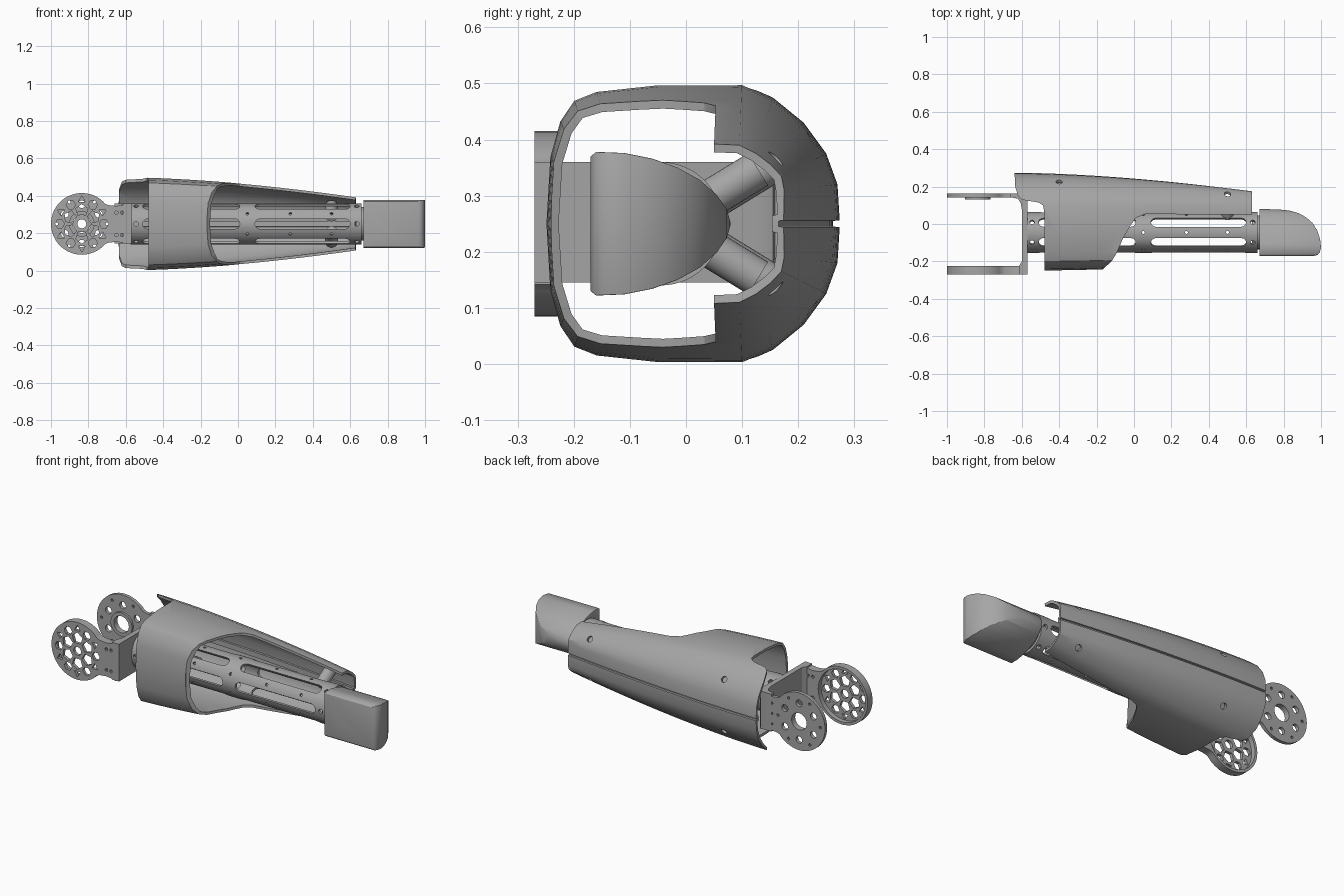
import bpy, bmesh
from math import radians, cos, sin, pi
from mathutils import Matrix, Vector

if "Cube" in bpy.data.objects:
    bpy.data.objects.remove(bpy.data.objects["Cube"])

grey = bpy.data.materials.new("mid grey")
grey.use_nodes = True
grey.diffuse_color = (0.38, 0.38, 0.38, 1)
grey.node_tree.nodes["Principled BSDF"].inputs["Base Color"].default_value = grey.diffuse_color

AXES = {"x": lambda u, v, w: (w, u, v), "y": lambda u, v, w: (u, w, v), "z": lambda u, v, w: (u, v, w)}
TUBE = Vector((0, -0.045, 0.25))
HUB = (-0.835, 0.25)


def add_object(name, bm):
    bmesh.ops.recalc_face_normals(bm, faces=bm.faces)
    mesh = bpy.data.meshes.new(name)
    bm.to_mesh(mesh)
    bm.free()
    mesh.materials.append(grey)
    obj = bpy.data.objects.new(name, mesh)
    bpy.context.collection.objects.link(obj)
    return obj


def add_prism(bm, pts, lo, hi, axis="z", matrix=Matrix()):
    rings = [[bm.verts.new(matrix @ Vector(AXES[axis](u, v, w))) for u, v in pts] for w in (lo, hi)]
    bm.faces.new(rings[0])
    bm.faces.new(rings[1][::-1])
    for i in range(len(pts)):
        j = (i + 1) % len(pts)
        bm.faces.new((rings[0][i], rings[0][j], rings[1][j], rings[1][i]))


def prism(name, pts, lo, hi, axis="z", matrix=Matrix()):
    bm = bmesh.new()
    add_prism(bm, pts, lo, hi, axis, matrix)
    return add_object(name, bm)


def ngon(n, r, u=0, v=0, turn=0):
    return [(u + r * cos(turn + 2 * pi * i / n), v + r * sin(turn + 2 * pi * i / n)) for i in range(n)]


def stadium(u0, u1, r):
    arc = [radians(a) for a in range(-90, 91, 30)]
    return [(u1 - r + r * cos(a), r * sin(a)) for a in arc] + [(u0 + r - r * cos(a), -r * sin(a)) for a in arc]


def apply(obj, kind, **settings):
    mod = obj.modifiers.new(kind.lower(), kind)
    for key, value in settings.items():
        setattr(mod, key, value)
    bpy.context.view_layer.objects.active = obj
    bpy.ops.object.modifier_apply(modifier=mod.name)


def combine(obj, cutter, operation="DIFFERENCE"):
    apply(obj, "BOOLEAN", object=cutter, operation=operation, solver="EXACT")
    bpy.data.objects.remove(cutter)


def smooth(obj, angle=30):
    bpy.ops.object.select_all(action="DESELECT")
    obj.select_set(True)
    bpy.context.view_layer.objects.active = obj
    bpy.ops.object.shade_smooth_by_angle(angle=radians(angle))


def along(start, direction):
    turn = Vector(direction).to_track_quat("Z", "Y").to_matrix().to_4x4()
    return Matrix.Translation(start) @ turn


# Tapered shell: half sections (y, height from middle) at the wide and narrow ends
wide = [(0.262, 0.005), (0.274, 0.006), (0.27, 0.07), (0.25, 0.125), (0.21, 0.18), (0.155, 0.225),
        (0.10, 0.25), (-0.05, 0.25), (-0.16, 0.238), (-0.20, 0.222), (-0.225, 0.185), (-0.243, 0.12), (-0.25, 0)]
narrow = [(0.165, 0.005), (0.174, 0.006), (0.175, 0.06), (0.17, 0.085), (0.15, 0.106), (0.125, 0.125),
          (0.095, 0.14), (-0.02, 0.145), (-0.13, 0.138), (-0.17, 0.128), (-0.19, 0.107), (-0.205, 0.07), (-0.21, 0)]
bm = bmesh.new()
rings = []
STEPS = 16
for s in range(STEPS + 1):
    t = s / STEPS
    k = t ** 1.7
    half = [(a[0] + (b[0] - a[0]) * k, a[1] + (b[1] - a[1]) * k) for a, b in zip(wide, narrow)]
    loop = half + [(y, -z) for y, z in half[-2::-1]]
    rings.append([bm.verts.new((-0.645 + 1.275 * t, y, 0.25 + z)) for y, z in loop])
for r0, r1 in zip(rings, rings[1:]):
    for i in range(len(r0)):
        j = (i + 1) % len(r0)
        bm.faces.new((r0[i], r0[j], r1[j], r1[i]))
shell = add_object("outer_shell", bm)
apply(shell, "SOLIDIFY", thickness=0.015, offset=-1)
outline = [(-0.64, 0.3), (-0.635, 0.2), (-0.62, 0.15), (-0.6, 0.13), (-0.51, 0.115), (-0.487, 0.1),
           (-0.48, 0.07), (-0.478, -0.3), (-0.17, -0.3), (-0.165, -0.24), (-0.12, -0.2), (-0.09, -0.15),
           (-0.06, -0.08), (-0.02, -0.01), (0.01, 0.033), (0.06, 0.053), (0.64, 0.05), (0.64, 0.3)]
combine(shell, prism("shell_outline", outline, -0.1, 0.6), "INTERSECT")

# Struts from tube to shell, with a screw hole at each outer end
bm = bmesh.new()
for x, y, z, length in ((-0.4, 0.225, 0.15, 0.2), (0.5, 0.15, 0.11, 0.11)):
    for side in (1, -1):
        aim = Vector((0, 0.85, 0.52 * side)).normalized()
        end = Vector((x, y, 0.25 + z * side))
        add_prism(bm, ngon(16, 0.017), -0.07, 0.08, "z", along(end, aim))
        strut = prism("strut", ngon(24, 0.034), -length - 0.02, -0.025, "z", along(end, aim))
        smooth(strut)
combine(shell, add_object("screw_holes", bm))
smooth(shell)

# Slotted tube
tube = prism("slotted_tube", ngon(60, 0.11, TUBE.y, TUBE.z), -0.575, 0.66, "x")
combine(tube, prism("bore", ngon(60, 0.095, TUBE.y, TUBE.z), -0.7, 0.8, "x"))
bm = bmesh.new()
for k in range(6):
    spin = Matrix.Translation(TUBE) @ Matrix.Rotation(radians(90 + 60 * k), 4, "X")
    rib = Matrix.Translation(TUBE) @ Matrix.Rotation(radians(120 + 60 * k), 4, "X")
    for x0, x1 in ((-0.51, 0.01), (0.09, 0.6)):
        add_prism(bm, stadium(x0, x1, 0.027), 0.07, 0.14, "z", spin)
    for x in (-0.545, 0.635):
        add_prism(bm, ngon(12, 0.013, x), 0.07, 0.14, "z", spin)
    for x in (-0.4, -0.18, 0.05, 0.28, 0.5):
        add_prism(bm, ngon(10, 0.008, x), 0.085, 0.14, "z", rib)
combine(tube, add_object("tube_cuts", bm))
smooth(tube)

# Rounded end block
depth = [(0.67, -0.17), (0.965, -0.17), (0.982, -0.165), (0.994, -0.15), (1.0, -0.125), (0.995, -0.08),
         (0.98, -0.035), (0.955, 0.005), (0.92, 0.036), (0.88, 0.058), (0.83, 0.072), (0.77, 0.078), (0.67, 0.08)]
half = [(-0.17, 0.12), (-0.16, 0.128), (-0.11, 0.126), (-0.06, 0.116), (-0.015, 0.1),
        (0.025, 0.078), (0.055, 0.051), (0.073, 0.025)]
section = [(y, 0.25 + z) for y, z in half] + [(0.08, 0.25)] + [(y, 0.25 - z) for y, z in half[::-1]]
block = prism("end_block", section, 0.67, 1.02, "x")
combine(block, prism("block_outline", depth[:1] + depth[1:], 0.0, 0.5), "INTERSECT")
apply(block, "BEVEL", width=0.008, segments=2, limit_method="ANGLE", angle_limit=radians(50))
smooth(block, 40)
smooth(prism("end_plug", ngon(40, 0.09, TUBE.y, TUBE.z), 0.63, 0.675, "x"))

# Joint bracket: base with filleted corners, and two disc-ended arms
base = prism("bracket_base", [(-0.57, -0.27), (-0.57, 0.13), (-0.58, 0.155), (-0.6, 0.163), (-0.66, 0.163),
             (-0.66, 0.143), (-0.62, 0.135), (-0.605, 0.11), (-0.6, 0.08), (-0.6, -0.2),
             (-0.615, -0.225), (-0.615, -0.27)], 0.145, 0.36)
smooth(base)
neck = [(-0.69, 0.1), (-0.65, 0.096), (-0.62, 0.1), (-0.59, 0.108)]
arm = [(HUB[0] + 0.165 * cos(radians(a)), HUB[1] + 0.165 * sin(radians(a))) for a in range(40, 321, 7)]
arm += [(x, 0.25 - z) for x, z in neck] + [(x, 0.25 + z) for x, z in neck[::-1]]

# Front arm: recessed disc with a honeycomb of openings
front_arm = prism("front_arm", arm, -0.27, -0.225, "y")
combine(front_arm, prism("recess", ngon(48, 0.15, *HUB), -0.252, -0.2, "y"))
bm = bmesh.new()
add_prism(bm, ngon(20, 0.024, *HUB), -0.3, -0.2, "y")


def around(radius, sides, size, offset):
    for k in range(6):
        a = radians(60 * k + offset)
        add_prism(bm, ngon(sides, size, HUB[0] + radius * cos(a), HUB[1] + radius * sin(a), a), -0.3, 0.3, "y")


around(0.072, 5, 0.034, 30)
around(0.118, 6, 0.025, 0)
around(0.128, 3, 0.022, 30)
for x in (-0.65, -0.62):
    for z in (-0.06, 0.06):
        add_prism(bm, ngon(10, 0.009, x, 0.25 + z), -0.3, -0.2, "y")
combine(front_arm, add_object("honeycomb", bm))
smooth(front_arm)

# Back arm: thin plate with a raised ring, a centre hole and bolt holes
back_arm = prism("back_arm", arm, 0.143, 0.163, "y")
combine(back_arm, prism("boss", ngon(40, 0.068, *HUB), 0.13, 0.15, "y"), "UNION")
bm = bmesh.new()
add_prism(bm, ngon(32, 0.048, *HUB), 0.1, 0.2, "y")
around(0.105, 16, 0.02, 30)
around(0.135, 10, 0.008, 0)
for z in (-0.06, 0, 0.06):
    add_prism(bm, ngon(10, 0.008, -0.66, 0.25 + z), 0.1, 0.2, "y")
combine(back_arm, add_object("bolt_holes", bm))
smooth(back_arm)
